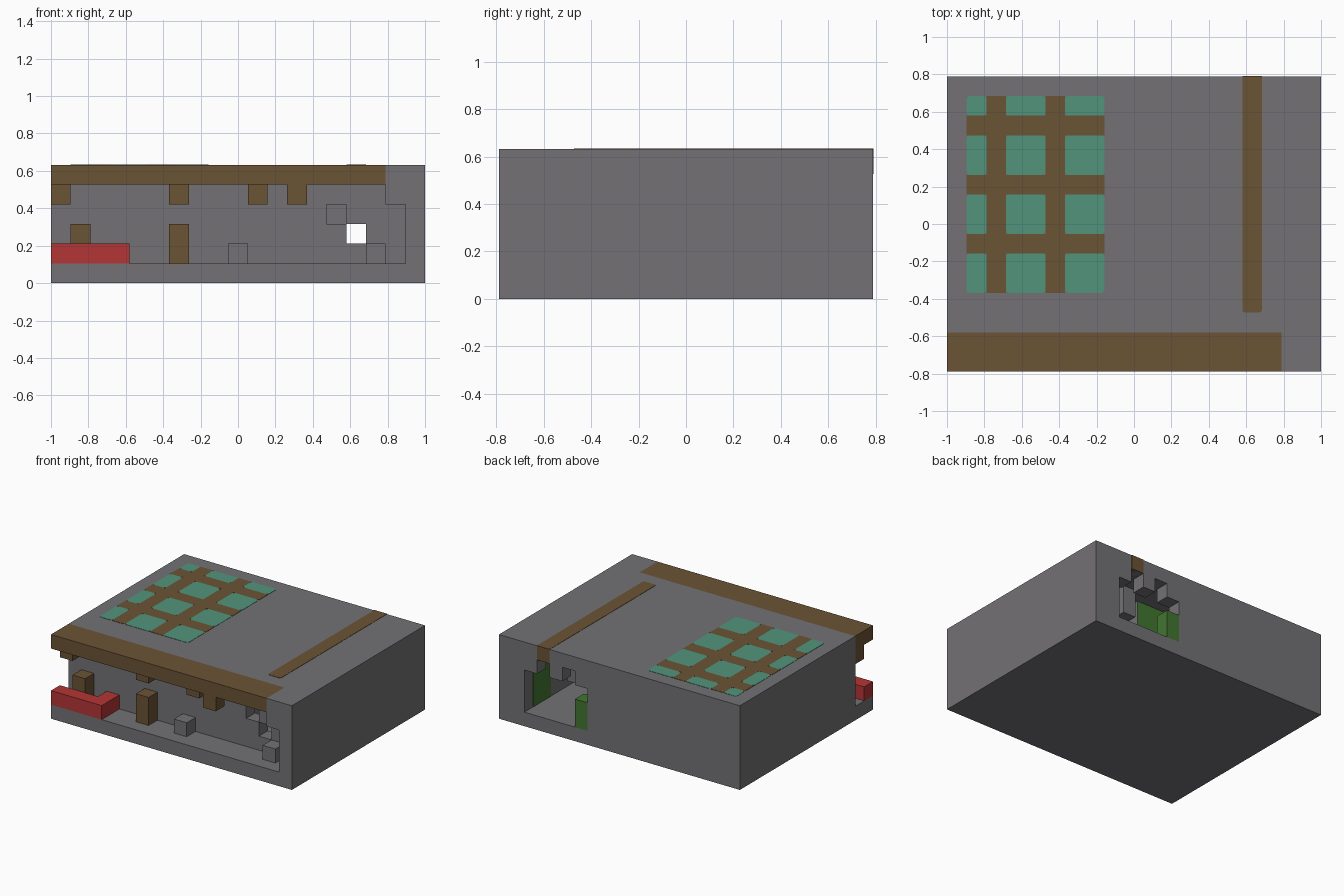
import bpy
import bmesh
from mathutils import Vector

old = bpy.data.objects.get("Cube")
if old:
    bpy.data.objects.remove(old, do_unlink=True)

U = 2 / 19  # one block
ORIGIN = Vector((-9.5, -7.5, 0))
PROUD = 0.02  # painted plates stand this many blocks proud


def linear(c):
    c /= 255
    return c / 12.92 if c <= 0.04045 else ((c + 0.055) / 1.055) ** 2.4


def material(name, *rgb):
    m = bpy.data.materials.new(name)
    m.use_nodes = True
    col = [linear(c) for c in rgb] + [1]
    m.diffuse_color = col
    m.node_tree.nodes["Principled BSDF"].inputs["Base Color"].default_value = col
    return m


STONE = material("stone grey", 115, 113, 117)
WOOD = material("wood brown", 106, 83, 53)
RED = material("red", 180, 53, 53)
TEAL = material("teal glass", 82, 148, 124)
GREEN = material("leaf green", 66, 118, 48)


def box(name, mat, x, y, z, chamfer=0):
    """Box given by block ranges, optionally with cut vertical corners."""
    bm = bmesh.new()
    bmesh.ops.create_cube(bm, size=1)
    lo, hi = (Vector(p) for p in zip(x, y, z))
    for v in bm.verts:
        p = Vector([a + (b - a) * (t + 0.5) for a, b, t in zip(lo, hi, v.co)])
        v.co = (p + ORIGIN) * U
    if chamfer:
        upright = [e for e in bm.edges
                   if abs(e.verts[0].co.z - e.verts[1].co.z) > 1e-5]
        bmesh.ops.bevel(bm, geom=upright, offset=chamfer * U, segments=2,
                        profile=0.5, affect='EDGES')
    bmesh.ops.recalc_face_normals(bm, faces=bm.faces)
    me = bpy.data.meshes.new(name)
    bm.to_mesh(me)
    bm.free()
    ob = bpy.data.objects.new(name, me)
    bpy.context.collection.objects.link(ob)
    if mat:
        me.materials.append(mat)
    return ob


# Stone block, carved out
body = box("stone_body", STONE, (0, 19), (0, 15), (0, 6))
carvings = {
    "front_recess": ((-1, 18), (-1, 2), (1, 4)),
    "beam_slot": ((-1, 17), (-1, 2), (3, 7)),
    "inner_passage": ((13, 17), (3, 14.5), (1, 4)),
    "passage_vault": ((13, 17), (3, 14), (3, 5)),
    "side_chamber": ((10, 16), (12, 14), (1, 5)),
    "back_doorway": ((12, 17), (13, 16), (1, 4)),
    "back_notch_a": ((15, 16), (13, 16), (2, 5)),
    "back_notch_b": ((13, 14), (13, 16), (2, 5)),
    "upper_wall_hole": ((14, 15), (1, 4), (3, 4)),
    "lower_wall_hole": ((15, 16), (1, 4), (2, 3)),
}
cutters = []
for name, dims in carvings.items():
    cutter = box(name + "_cutter", None, *dims)
    mod = body.modifiers.new(name, 'BOOLEAN')
    mod.operation = 'DIFFERENCE'
    mod.solver = 'EXACT'
    mod.object = cutter
    cutters.append(cutter)
# Bake the carving and drop the cutters
bpy.context.view_layer.update()
carved = bpy.data.meshes.new_from_object(
    body.evaluated_get(bpy.context.evaluated_depsgraph_get()))
body.modifiers.clear()
body.data = carved
for cutter in cutters:
    bpy.data.objects.remove(cutter, do_unlink=True)
carved.materials.clear()
carved.materials.append(STONE)
for poly in carved.polygons:
    poly.material_index = 0

# Front beam with hanging stubs and standing posts
box("front_beam", WOOD, (0, 17), (0, 2), (5, 6))
for x, y in ((0, 1), (6, 1), (10, 1), (12, 0)):
    box("hanging_stub", WOOD, (x, x + 1), (y, y + 1), (4, 5))
for x in (1, 6):
    box("standing_post", WOOD, (x, x + 1), (1, 2), (1, 3))

# Red bench, L shaped
box("red_bench", RED, (0, 4), (0, 1), (1, 2))
box("red_bench_arm", RED, (3, 4), (1, 2), (1, 2))

# Loose stones on the ledge, and one lodged in the passage
for x in (9, 16):
    box("loose_stone", STONE, (x, x + 1), (1, 2), (1, 2))
box("lodged_stone", STONE, (14, 15), (12, 13), (3, 5))

# Wooden strip along the roof, ending at the back wall
top = 6 + PROUD
box("roof_strip", WOOD, (15, 16), (3, 14), (5.9, top), chamfer=0.15)
box("roof_strip_end", WOOD, (15, 16), (13, 15 + PROUD), (5, top))

# Skylight: wooden lattice with glass panes
columns = ((1, 2), (3, 5), (6, 8))
rows = ((4, 6), (7, 9), (10, 12), (13, 14))
for x in (2, 5):
    box("lattice_bar", WOOD, (x, x + 1), (4, 14), (5.95, top))
for y in (6, 9, 12):
    box("lattice_rail", WOOD, (1, 8), (y, y + 1), (5.95, top))
for cx in columns:
    for ry in rows:
        box("glass_pane", TEAL, cx, ry, (5.95, top), chamfer=0.15)

# Greenery by the back doorway
box("green_post", GREEN, (12, 13), (14, 15), (1, 3))
box("green_side_panel", GREEN, (17 - PROUD, 17), (12, 14), (1, 5))
box("green_chamber_panel", GREEN, (10, 13), (12, 12 + PROUD), (1, 5))
